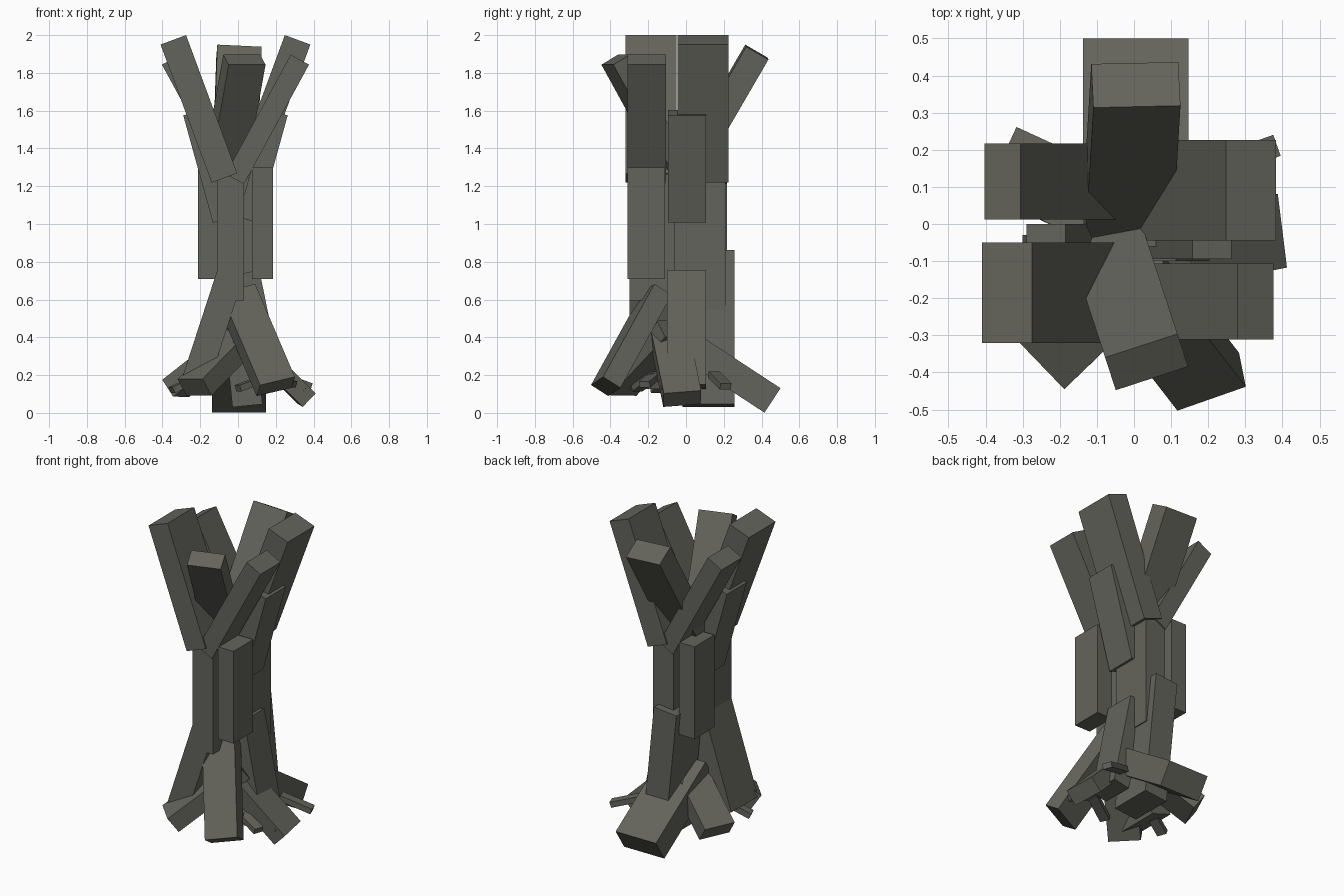
import bpy
from mathutils import Vector, Matrix

if "Cube" in bpy.data.objects:
    bpy.data.objects.remove(bpy.data.objects["Cube"])

bark = bpy.data.materials.new("dark_bark")
bark.diffuse_color = (0.127, 0.127, 0.107, 1)
bark.use_nodes = True
bark.node_tree.nodes["Principled BSDF"].inputs["Base Color"].default_value = bark.diffuse_color

SPIN = Matrix.Translation((-0.0135, -0.047, 0)) @ Matrix.Diagonal((-1, -1, 1, 1)) \
    @ Matrix.Translation((0.0135, 0.047, 0))  # half turn about the trunk axis


def beam(name, end, axis, wdir, width, thick, length, twin=None):
    """Box whose outer end face is centred on end and points along axis."""
    d = Vector(axis).normalized()
    w = Vector(wdir)
    w = (w - d * w.dot(d)).normalized()
    t = d.cross(w)
    c = Vector(end) - d * length / 2
    m = Matrix((w * width, t * thick, d * length)).transposed().to_4x4()
    m.translation = c
    mats = [(name, m)]
    if twin:
        mats.append((twin, SPIN @ m))
    for n, mat in mats:
        me = bpy.data.meshes.new(n)
        v = [mat @ Vector((x, y, z)) for x in (-.5, .5) for y in (-.5, .5) for z in (-.5, .5)]
        f = [(0, 1, 3, 2), (4, 6, 7, 5), (0, 4, 5, 1), (2, 3, 7, 6), (0, 2, 6, 4), (1, 5, 7, 3)]
        me.from_pydata(v, [], f)
        me.materials.append(bark)
        bpy.context.collection.objects.link(bpy.data.objects.new(n, me))


X, Y, UP = (1, 0, 0), (0, 1, 0), (0, 0, 1)

# Upper branches
beam("branch_front_left", (-.3425, -.185, 1.975), (-.347, 0, .938), Y, .27, .144, .78, "branch_back_right")
beam("branch_front_right", (.3275, -.2085, 1.87), (.478, 0, .878), Y, .205, .11, .72, "branch_back_left")
beam("branch_front", (.034, -.372, 1.87), (.155, -.475, .865), (.95, .31, 0), .205, .107, .72)
beam("branch_back", (.005, .375, 1.91), (.03, .5, .86), (1, 0, -.085), .235, .136, .72)
beam("side_strut_left", (-.237, -.1, 1.59), (-.266, 0, .964), Y, .2, .11, .59, "side_strut_right")

# Straight trunk
beam("trunk_side_right", (.13, -.21, 1.3), UP, Y, .2, .11, .59, "trunk_side_left")
beam("trunk_front", (-.04, -.165, 1.265), UP, Y, .27, .144, .67)
beam("trunk_back", (.013, .075, 1.25), UP, Y, .27, .144, .70)

# Flared lower trunk
beam("base_left", (-.232, -.165, .148), (-.31, 0, -.95), Y, .27, .144, .62)
beam("base_back", (.05, .12, .038), (.1, 0, -.995), Y, .275, .16, .82)
beam("base_right", (.183, .003, .138), (.2, 0, -.98), Y, .205, .11, .62)

# Roots
beam("root_right", (.365, -.02, .075), (.7, .14, -.69), (-.05, .2, .04), .2, .1, .5)
beam("root_back", (.005, .458, .066), (0, .84, -.55), X, .285, .155, .6)
beam("root_back_left", (-.33, .157, .13), (-.74, .34, -.58), (.43, .9, 0), .2, .11, .5)
beam("root_front_left", (-.23, -.354, .135), (-.58, -.56, -.6), (.69, -.72, 0), .19, .11, .52)
beam("root_front_right", (.2, -.425, .14), (.217, -.28, -.507), (.17, .085, .08), .2, .11, .6)

# Small root tips
for i, (end, axis) in enumerate([
        ((-.35, -.16, .12), (-.8, -.3, -.4)), ((.0, -.26, .13), (-.8, -.4, -.3)),
        ((.3, -.22, .15), (.85, -.3, -.25)), ((.38, .21, .14), (.85, .3, -.3)),
        ((.36, -.1, .12), (.8, -.3, -.5))]):
    beam(f"root_tip_{i + 1}", end, axis, (-axis[1], axis[0], 0), .06, .035, .2)
